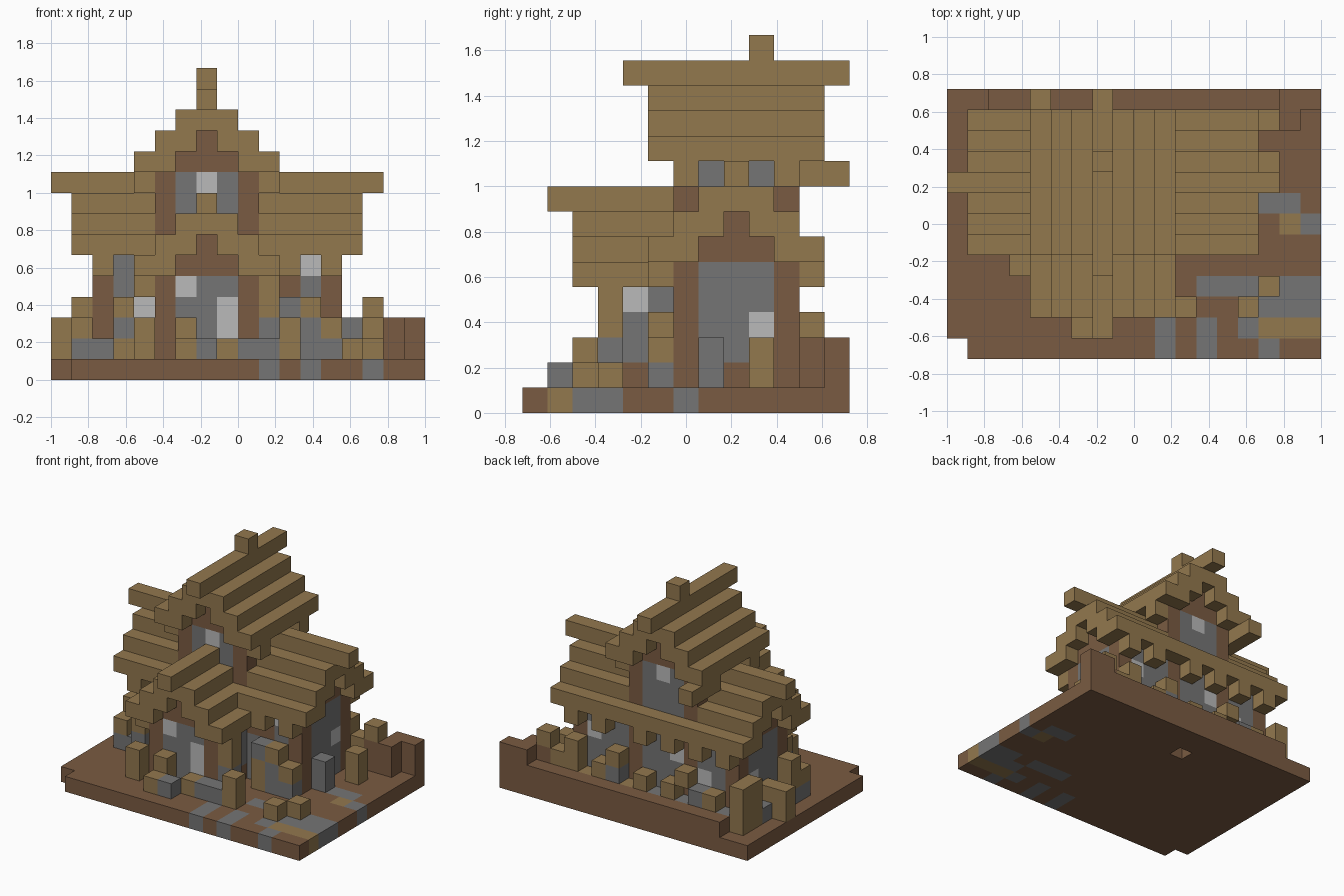
import bpy, bmesh
from mathutils import Vector

old = bpy.data.objects.get("Cube")
if old:
    bpy.data.objects.remove(old)

U = 1 / 9  # block size
PALETTE = [("T", "tan_wood", (0.29, 0.188, 0.076)),
           ("B", "brown_earth", (0.195, 0.105, 0.054)),
           ("G", "grey_stone", (0.178, 0.178, 0.178)),
           ("L", "pale_stone", (0.49, 0.49, 0.49))]
KEYS = [p[0] for p in PALETTE]
materials = []
for key, name, rgb in PALETTE:
    m = bpy.data.materials.new(name)
    m.use_nodes = True
    m.diffuse_color = (*rgb, 1)
    m.node_tree.nodes["Principled BSDF"].inputs["Base Color"].default_value = (*rgb, 1)
    materials.append(m)

blocks = {}  # cell -> (part, colour)


def box(part, colour, i, j, k):
    """Fill inclusive cell ranges; a single number means one layer."""
    r = [(a, a) if isinstance(a, int) else a for a in (i, j, k)]
    for x in range(r[0][0], r[0][1] + 1):
        for y in range(r[1][0], r[1][1] + 1):
            for z in range(r[2][0], r[2][1] + 1):
                blocks[x, y, z] = (part, colour)


def panel(part, axis, fixed, start, top, rows):
    """Upright panel of lettered rows, listed from the top down."""
    for d, row in enumerate(rows.split("|")):
        for n, c in enumerate(row):
            if c != " ":
                cell = (start + n, fixed, top - d) if axis == "x" else (fixed, start + n, top - d)
                blocks[cell] = (part, c)


# Ground slab with stone path painted into it
box("ground", "B", (0, 17), (0, 12), 0)
for cell in ((0, 0, 0), (8, 10, 0)):
    del blocks[cell]
for n, row in enumerate(("G G  G  ", "G G GTTT", "     GGG", "  GGG GG")):
    for d, c in enumerate(row):
        if c != " ":
            box("ground", c, 10 + d, n, 0)
box("ground", "G", (15, 16), 7, 0)
box("ground", "T", 16, 6, 0)
box("ground", "G", 17, 6, 0)

# Low bank along the back
box("back_bank", "B", (2, 17), 12, 1)
box("back_bank", "B", (16, 17), 12, 2)
box("back_bank", "B", (15, 16), 11, (1, 2))

# Lower storey walls
panel("lower_walls", "x", 6, 2, 5, "BGBB|BGBB|BGLB|BGGB|BGGB")
panel("lower_walls", "x", 6, 9, 5, "BBBLB|BBBGB|BGGGB|BGGGB|BGGGB")
panel("lower_walls", "x", 10, 2, 5,
      "BGGBLGGBGGGB|BGGBLGGBGGLB|BGLBGGGBGGGB|BGGBGGLBGGGB|BGGBGGGBGGGB")
for side in (2, 13):
    panel("lower_walls", "y", side, 6, 7, "  B  | BBB |BGGGB|BGGGB|BGGLB|BGGGB|BGBGB")

# Porch walls
for side in (5, 9):
    panel("porch_walls", "y", side, 3, 5, "BBB|BLG|BGG|BGG|BBB")
panel("porch_walls", "x", 3, 5, 6, "  B  |BBBBB|BLGGB|BGGLB|BGGLB|BGGGB")

# Upper storey walls
for y in (6, 10):
    panel("upper_walls", "x", y, 5, 11, "  B  | BBB |BGLGB|BGGGB|BGGGB")
for x in (5, 9):
    panel("upper_walls", "y", x, 6, 9, "BGGGB|BGGGB|BBBBB")


def gable_roof(part, along, centre, top, span, ridge):
    """Stepped roof: single ridge beam, then widening tiers."""
    def tier(a, b, z, length):
        if along == "y":
            box(part, "T", (a, b), length, z)
        else:
            box(part, "T", length, (a, b), z)
    tier(centre, centre, top, ridge)
    tier(centre - 1, centre + 1, top - 1, span)
    for d in (2, 3):
        tier(centre - d, centre - d + 1, top - d, span)
        tier(centre + d - 1, centre + d, top - d, span)


# Roofs; both ends of the cross roof stop at the upper storey walls
for span, ridge in (((1, 4), (0, 4)), ((10, 14), (10, 15))):
    gable_roof("cross_roof", "x", 8, 9, span, ridge)
box("cross_roof", "T", (5, 9), 11, 6)
box("cross_roof", "T", (5, 9), 5, 6)
gable_roof("porch_roof", "y", 7, 8, (2, 5), (1, 5))
gable_roof("upper_roof", "y", 7, 13, (5, 11), (4, 12))
box("ridge_cap", "T", 7, 9, 14)

# Rafter ends under the eaves
for x in (2, 4, 11, 13):
    box("rafter_ends", "T", x, 5, 5)
for x in (2, 4, 6, 8, 11, 13):
    box("rafter_ends", "T", x, 11, 5)
for x in (4, 10):
    for y in (6, 10):
        box("rafter_ends", "T", x, y, 9)
    box("rafter_ends", "T", x, 3, 4)
box("roof_beam", "T", 4, (11, 12), 9)

# Porch post
box("porch_post", "T", 10, 3, 3)
box("porch_post", "G", 10, 3, (1, 2))

# Garden blocks and fence around the house
panel("front_fence", "x", 1, 6, 1, "TG")
panel("front_fence", "x", 2, 4, 2, "T T    T|T T TGGT")
panel("front_fence", "x", 5, 1, 3, "          GT |T         TGT|GGT       TGG")
panel("front_fence", "x", 4, 3, 3, "T|G|T")
panel("back_fence", "x", 11, 1, 3, "T   T    T  T |T TG T T GT TT|TGTTGTGTTGTTGT")
panel("left_fence", "y", 1, 6, 3, "T   T|T T T|GTGGT")
panel("left_fence", "y", 0, 8, 2, "T|T")
panel("right_fence", "y", 14, 7, 2, "G|G")
panel("right_fence", "y", 15, 9, 2, "T|T")
box("corner_block", "T", 15, 11, 3)
box("path_block", "T", 14, 2, 1)
box("path_block", "T", 15, 3, 1)


def build(part):
    """Skin the exposed sides of one part and merge flat areas."""
    bm = bmesh.new()
    for cell, (owner, colour) in blocks.items():
        if owner != part:
            continue
        mid = Vector(cell) + Vector((0.5, 0.5, 0.5))
        for axis in range(3):
            for s in (-1, 1):
                n = Vector((0, 0, 0))
                n[axis] = s
                if tuple(int(a + b) for a, b in zip(cell, n)) in blocks:
                    continue
                u = Vector((0, 0, 0))
                u[(axis + 1) % 3] = 0.5
                v = n.cross(u)
                c = mid + n / 2
                corners = [c - u - v, c + u - v, c + u + v, c - u + v]
                f = bm.faces.new([bm.verts.new((p - Vector((9, 6.5, 0))) * U) for p in corners])
                f.material_index = KEYS.index(colour)
    bmesh.ops.remove_doubles(bm, verts=bm.verts[:], dist=0.001)
    bmesh.ops.dissolve_limit(bm, angle_limit=0.01, verts=bm.verts[:],
                             edges=bm.edges[:], delimit={"MATERIAL"})
    mesh = bpy.data.meshes.new(part)
    for m in materials:
        mesh.materials.append(m)
    bm.to_mesh(mesh)
    bm.free()
    bpy.context.collection.objects.link(bpy.data.objects.new(part, mesh))


for part in sorted({owner for owner, _ in blocks.values()}):
    build(part)
